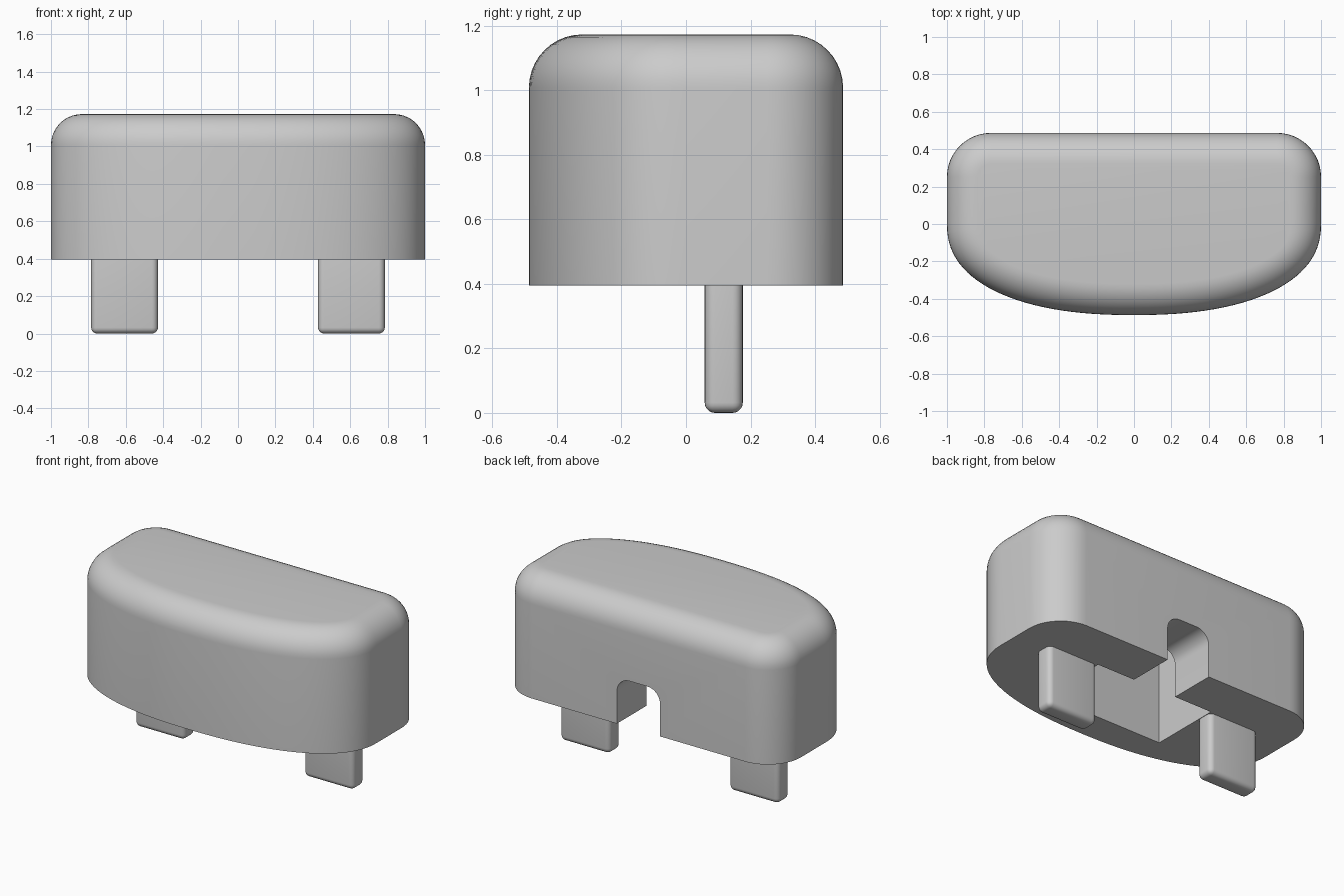
import bpy, bmesh, math
from mathutils import Vector

if "Cube" in bpy.data.objects:
    bpy.data.objects.remove(bpy.data.objects["Cube"])

grey = bpy.data.materials.new("light grey")
grey.diffuse_color = (0.6, 0.6, 0.6, 1)
grey.use_nodes = True
grey.node_tree.nodes["Principled BSDF"].inputs["Base Color"].default_value = grey.diffuse_color


def make_object(name, bm):
    bmesh.ops.recalc_face_normals(bm, faces=bm.faces)
    mesh = bpy.data.meshes.new(name)
    bm.to_mesh(mesh)
    bm.free()
    mesh.materials.append(grey)
    obj = bpy.data.objects.new(name, mesh)
    bpy.context.collection.objects.link(obj)
    return obj


def loft(name, rings):
    """Skin a stack of equal-length point rings and cap both ends."""
    bm = bmesh.new()
    loops = [[bm.verts.new(p) for p in ring] for ring in rings]
    n = len(loops[0])
    for a, b in zip(loops, loops[1:]):
        for i in range(n):
            j = (i + 1) % n
            bm.faces.new((a[i], a[j], b[j], b[i]))
    bm.faces.new(loops[0])
    bm.faces.new(loops[-1])
    return make_object(name, bm)


def box(name, x0, x1, y0, y1, z0, z1, bevel=0):
    bm = bmesh.new()
    bmesh.ops.create_cube(bm, size=1)
    for v in bm.verts:
        v.co = ((x0 + x1) / 2 + v.co.x * (x1 - x0),
                (y0 + y1) / 2 + v.co.y * (y1 - y0),
                (z0 + z1) / 2 + v.co.z * (z1 - z0))
    if bevel:
        bmesh.ops.bevel(bm, geom=bm.edges[:], offset=bevel, segments=5,
                        profile=0.5, affect='EDGES')
    return make_object(name, bm)


def activate(obj):
    bpy.ops.object.select_all(action='DESELECT')
    obj.select_set(True)
    bpy.context.view_layer.objects.active = obj


def smooth(obj, angle=35):
    activate(obj)
    bpy.ops.object.shade_smooth_by_angle(angle=math.radians(angle))


def cut(obj, cutter):
    mod = obj.modifiers.new("cut", 'BOOLEAN')
    mod.operation = 'DIFFERENCE'
    mod.solver = 'EXACT'
    mod.object = cutter
    activate(obj)
    bpy.ops.object.modifier_apply(modifier=mod.name)
    bpy.data.objects.remove(cutter)


# Body outline: straight back with round corners, bowed front
BACK, CORNER, POWER = 0.487, 0.235, 2.3
outline = []
for side in (1, -1):
    arc = []
    for i in range(13):
        a = math.radians(90 * i / 12)
        arc.append(Vector((side * (1 - CORNER + CORNER * math.cos(a)),
                           BACK - CORNER + CORNER * math.sin(a), 0)))
    outline += arc if side == 1 else arc[::-1]
STEPS = 56
for i in range(STEPS + 1):
    a = math.pi + math.pi * i / STEPS
    c, s = math.cos(a), math.sin(a)
    outline.append(Vector((math.copysign(abs(c) ** (2 / POWER), c),
                           -0.487 * abs(s) ** (2 / POWER), 0)))


def inset(points, d):
    n = len(points)
    result = []
    for i, p in enumerate(points):
        t = (points[(i + 1) % n] - points[i - 1]).normalized()
        result.append(p + Vector((-t.y, t.x, 0)) * d)
    return result


# Body with a rounded top edge
BOTTOM, TOP, FILLET = 0.395, 1.173, 0.165
rings = [[p + Vector((0, 0, BOTTOM)) for p in outline]]
for i in range(11):
    a = math.radians(90 * i / 10)
    z = TOP - FILLET + FILLET * math.sin(a)
    rings.append([p + Vector((0, 0, z))
                  for p in inset(outline, FILLET * (1 - math.cos(a)))])
body = loft("body", rings)

# Pocket under the body
cut(body, box("pocket_cutter", -0.425, 0.425, -0.28, 0.185, 0.2, 1.0))

# Arched slot through the back wall into the pocket
HALF, ARCH_TOP, R = 0.155, 0.695, 0.09
arch = [(-HALF, 0.2), (HALF, 0.2)]
for start, cx in ((0, HALF - R), (90, R - HALF)):
    for i in range(9):
        a = math.radians(start + 90 * i / 8)
        arch.append((cx + R * math.cos(a), ARCH_TOP - R + R * math.sin(a)))
cut(body, loft("slot_cutter", [[Vector((x, y, z)) for x, z in arch]
                               for y in (0.1, 0.6)]))
smooth(body)

# Two flat prongs with rounded edges
for name, side in (("right_prong", 1), ("left_prong", -1)):
    xs = sorted((side * 0.428, side * 0.785))
    smooth(box(name, xs[0], xs[1], 0.058, 0.176, 0.0, 0.6, 0.032))
